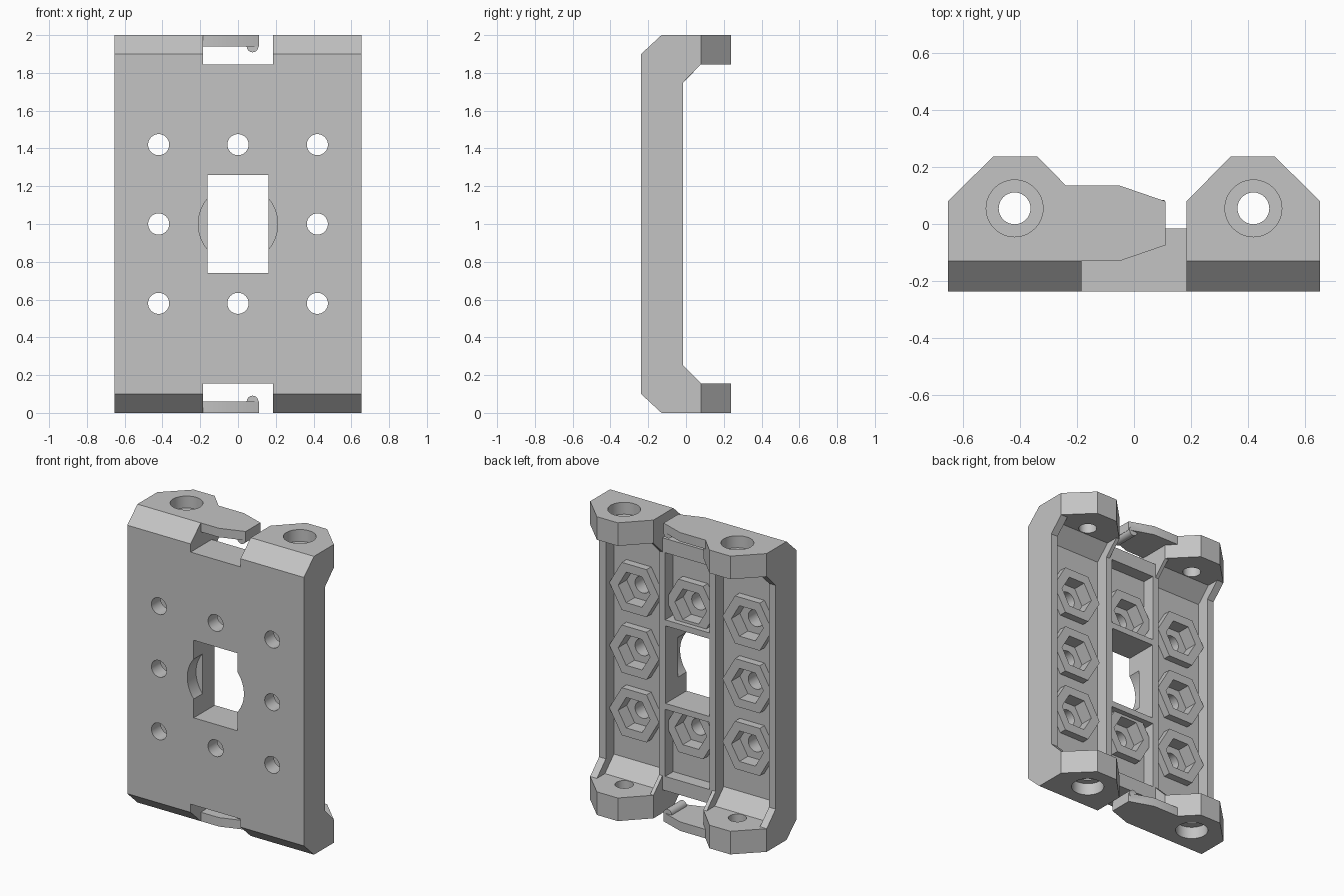
import bpy, bmesh, math
from mathutils import Matrix, Vector

cube = bpy.data.objects.get("Cube")
if cube:
    bpy.data.objects.remove(cube)

grey = bpy.data.materials.new("plain_grey")
grey.use_nodes = True
grey.diffuse_color = (0.55, 0.55, 0.55, 1)
grey.node_tree.nodes["Principled BSDF"].inputs["Base Color"].default_value = (0.55, 0.55, 0.55, 1)

AXES = {"x": lambda a, b, t: (t, a, b),   # profile in y, z
        "y": lambda a, b, t: (a, t, b),   # profile in x, z
        "z": lambda a, b, t: (a, b, t)}   # profile in x, y


def prism(points, axis, lo, hi, name="cutter"):
    """Extrude a flat outline along an axis."""
    place = AXES[axis]
    bm = bmesh.new()
    low = [bm.verts.new(place(a, b, lo)) for a, b in points]
    high = [bm.verts.new(place(a, b, hi)) for a, b in points]
    bm.faces.new(low)
    bm.faces.new(high)
    for i in range(len(low)):
        j = (i + 1) % len(low)
        bm.faces.new((low[i], low[j], high[j], high[i]))
    bmesh.ops.recalc_face_normals(bm, faces=bm.faces)
    mesh = bpy.data.meshes.new(name)
    bm.to_mesh(mesh)
    bm.free()
    mesh.materials.append(grey)
    obj = bpy.data.objects.new(name, mesh)
    bpy.context.collection.objects.link(obj)
    return obj


def ngon(cx, cy, r, sides=32):
    return [(cx + r * math.cos(math.tau * i / sides),
             cy + r * math.sin(math.tau * i / sides)) for i in range(sides)]


def rect(a0, a1, b0, b1):
    return [(a0, b0), (a1, b0), (a1, b1), (a0, b1)]


def flip(points):
    """Mirror a y, z profile about mid height."""
    return [(y, 2 - z) for y, z in points]


def combine(tool, operation):
    mod = body.modifiers.new("step", "BOOLEAN")
    mod.object, mod.operation, mod.solver = tool, operation, "EXACT"
    bpy.context.view_layer.objects.active = body
    bpy.ops.object.modifier_apply(modifier=mod.name)
    bpy.data.objects.remove(tool)


def cut(*args):
    combine(prism(*args), "DIFFERENCE")


def add(*args):
    combine(prism(*args), "UNION")


W, FRONT, BACK, RIM, FLOOR = 0.655, -0.2375, 0.2375, -0.015, -0.1
EAR, NOTCH = 1.845, 0.185

# Bracket body: C-shaped side profile trimmed to the plan outline
half = [(RIM, 1.75), (0.08, EAR), (BACK, EAR), (BACK, 2), (-0.13, 2), (FRONT, 1.9)]
body = prism(half + flip(half)[::-1], "x", -W, W, "bracket_body")
right = [(W, FRONT - 0.1), (W, 0.08), (0.495, BACK), (0.34, BACK), (NOTCH, 0.08)]
plan = right + [(-x, y) for x, y in reversed(right)]
combine(prism(plan, "z", -0.1, 2.1), "INTERSECT")

# End notches and the clearance behind them
for z0, z1 in ((EAR, 2.1), (-0.1, 2 - EAR)):
    cut(rect(-NOTCH, NOTCH, z0, z1), "y", -0.5, 0.5)
for z0, z1 in ((1.7, 1.9), (0.1, 0.3)):
    cut(rect(-NOTCH, NOTCH, z0, z1), "y", RIM, 0.5)

# Outer recesses with sloped ends, leaving side walls and ribs
end = [(FLOOR, 1.75), (-0.005, EAR), (0.4, EAR)]
for x0, x1 in ((-0.605, -0.21), (0.21, 0.605)):
    cut(end + flip(end)[::-1], "x", x0, x1)

# Middle recesses above and below the window frame
for z0, z1 in ((0.25, 0.7), (1.3, 1.75)):
    cut(rect(-0.165, 0.165, z0, z1), "y", FLOOR, 0.4)

# Hexagonal nut bosses with sockets and bolt holes
spots = [(x, z) for x in (-0.42, 0, 0.42) for z in (0.58, 1, 1.42) if (x, z) != (0, 1)]
for x, z in spots:
    add(ngon(x, z, 0.184, 6), "y", FLOOR - 0.02, -0.05)
for x, z in spots:
    cut(ngon(x, z, 0.118, 6), "y", -0.14, 0.1)
    cut(ngon(x, z, 0.056), "y", -0.4, -0.1)

# Window with a shallow round pocket at the front
cut(rect(-0.162, 0.162, 0.74, 1.26), "y", -0.5, 0.5)
cut(ngon(0, 1, 0.21, 64), "y", -0.5, -0.145)

# Latch tongues with a small round nub at each end
tongue = [(-0.24, 0.135), (-0.05, 0.135), (0.11, 0.08),
          (0.11, -0.075), (-0.05, -0.13), (-0.24, -0.13)]
for z0, z1, nub in ((1.94, 2, 1.94), (0, 0.06, 0.06)):
    add(ngon(0.077, nub, 0.031, 24), "y", -0.075, 0.085)
    add(tongue, "z", z0, z1)

# Counterbored mounting holes in the ears
for x in (-0.42, 0.42):
    cut(ngon(x, 0.055, 0.056), "z", -0.1, 2.1)
    cut(ngon(x, 0.055, 0.1, 48), "z", 1.92, 2.1)
    cut(ngon(x, 0.055, 0.1, 48), "z", -0.1, 0.08)

bpy.ops.object.select_all(action="DESELECT")
body.select_set(True)
bpy.context.view_layer.objects.active = body
bpy.ops.object.shade_smooth_by_angle(angle=math.radians(25))
